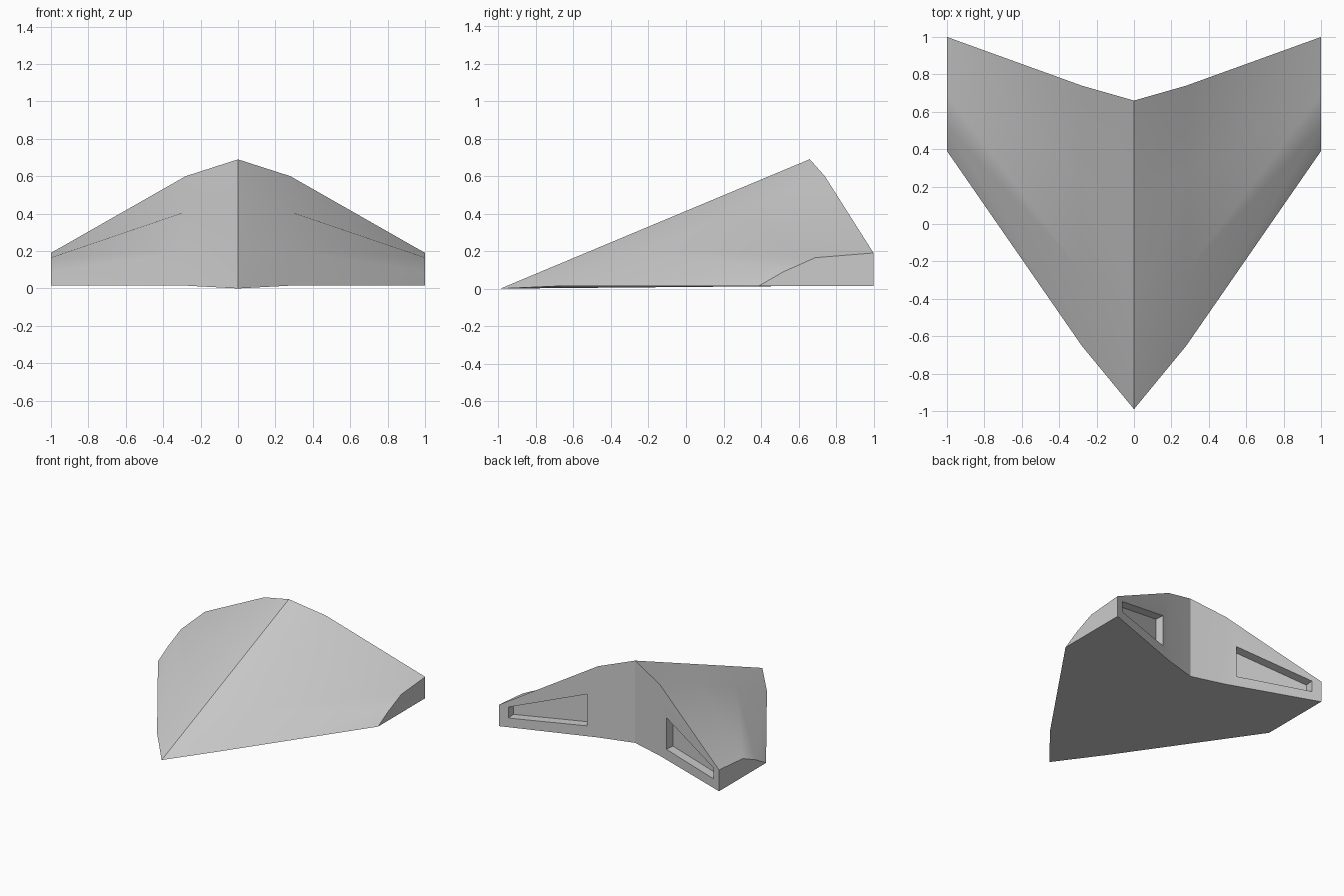
import bpy, bmesh
from mathutils import Vector

if "Cube" in bpy.data.objects:
    bpy.data.objects.remove(bpy.data.objects["Cube"])

# Half-body profiles (y, z) from front edge to rear top edge, keyed by x
stations = [
    (0.00, [(-0.99, 0.0), (-0.44, 0.23), (0.11, 0.46), (0.66, 0.69)]),
    (0.28, [(-0.65, 0.015), (-0.25, 0.20), (0.25, 0.41), (0.74, 0.60)]),
    (1.00, [(0.39, 0.015), (0.52, 0.09), (0.69, 0.165), (1.0, 0.19)]),
]
FLOOR = 0.015
POCKET_DEPTH = 0.075

bm = bmesh.new()


def rear_y(x):
    """y of the rear wing wall at a given x."""
    return 0.74 + (x - 0.28) * 0.26 / 0.72


def ring(outer, inner):
    """Join two four-cornered loops with quads."""
    for i in range(4):
        j = (i + 1) % 4
        bm.faces.new((outer[i], outer[j], inner[j], inner[i]))


# Mirrored halves: sloped top, floor, side cap, rear wall with recessed pocket
for s in (1, -1):
    cols = [[bm.verts.new((s * x, y, z)) for y, z in pts] for x, pts in stations]
    base = [bm.verts.new((s * x, pts[-1][0], FLOOR)) for x, pts in stations]

    for a, b in zip(cols, cols[1:]):
        for i in range(3):
            bm.faces.new((a[i], b[i], b[i + 1]))
            bm.faces.new((a[i], b[i + 1], a[i + 1]))
    # underside
    for k in range(2):
        bm.faces.new((cols[k][0], base[k], base[k + 1], cols[k + 1][0]))
    # wing tip cap
    bm.faces.new(cols[2] + [base[2]])
    # inner rear wall
    bm.faces.new((cols[0][3], cols[1][3], base[1], base[0]))

    # rear pocket
    rim_pts = [(0.36, 0.36), (0.93, 0.18), (0.93, 0.09), (0.36, 0.10)]
    rim = [bm.verts.new((s * x, rear_y(x), z)) for x, z in rim_pts]
    inward = Vector((s * 0.1, -1, 0)).normalized() * POCKET_DEPTH
    floor = [bm.verts.new(v.co + inward) for v in rim]
    ring([cols[1][3], cols[2][3], base[2], base[1]], rim)
    ring(rim, floor)
    bm.faces.new(floor)

bmesh.ops.remove_doubles(bm, verts=bm.verts[:], dist=0.0005)
bmesh.ops.recalc_face_normals(bm, faces=bm.faces[:])

mesh = bpy.data.meshes.new("wedge_body")
bm.to_mesh(mesh)
bm.free()
body = bpy.data.objects.new("wedge_body", mesh)
bpy.context.collection.objects.link(body)

# Soft top surface, crisp borders
bpy.context.view_layer.objects.active = body
body.select_set(True)
bpy.ops.object.shade_smooth_by_angle(angle=0.45)
